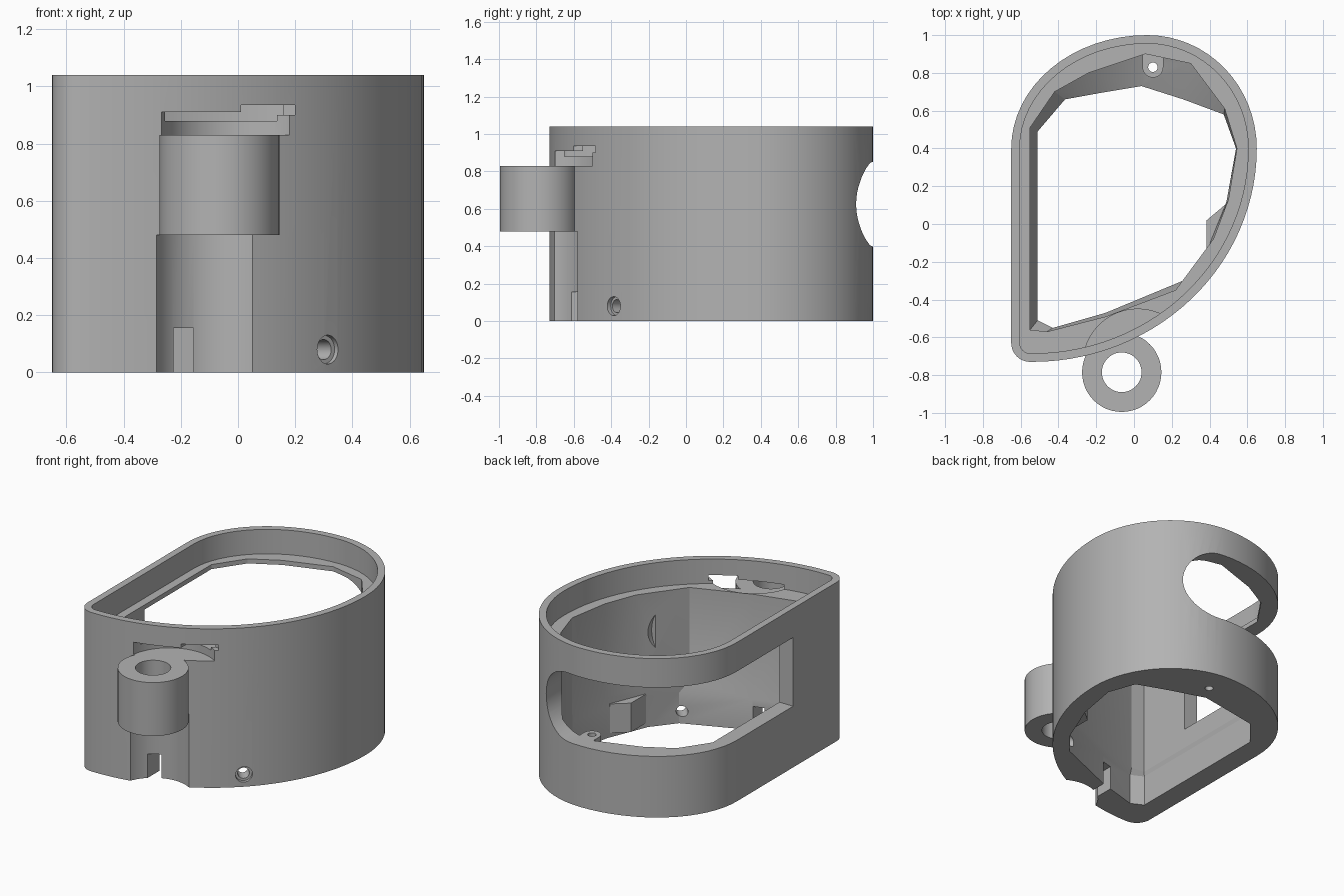
import bpy, bmesh
from math import cos, sin, pi, radians
from mathutils import Vector

old = bpy.data.objects.get("Cube")
if old:
    bpy.data.objects.remove(old, do_unlink=True)

grey = bpy.data.materials.new("plain grey")
grey.use_nodes = True
grey.diffuse_color = (0.45, 0.45, 0.45, 1)
grey.node_tree.nodes["Principled BSDF"].inputs["Base Color"].default_value = grey.diffuse_color

HEIGHT = 1.04
LEDGE = 0.88
HINGE = (-0.065, -0.785)


def loft(name, rings):
    """Closed solid through rings of 3D points."""
    bm = bmesh.new()
    loops = [[bm.verts.new(p) for p in ring] for ring in rings]
    n = len(loops[0])
    for a, b in zip(loops, loops[1:]):
        for i in range(n):
            j = (i + 1) % n
            bm.faces.new((a[i], a[j], b[j], b[i]))
    bm.faces.new(loops[0])
    bm.faces.new(loops[-1])
    bmesh.ops.recalc_face_normals(bm, faces=bm.faces)
    mesh = bpy.data.meshes.new(name)
    bm.to_mesh(mesh)
    bm.free()
    mesh.materials.append(grey)
    ob = bpy.data.objects.new(name, mesh)
    bpy.context.collection.objects.link(ob)
    return ob


def at_height(points, z):
    return [(x, y, z) for x, y in points]


def prism(name, points, lo, hi):
    return loft(name, [at_height(points, lo), at_height(points, hi)])


def arc(centre, rx, ry, start, end, steps):
    return [(centre[0] + rx * cos(radians(start + (end - start) * i / steps)),
             centre[1] + ry * sin(radians(start + (end - start) * i / steps)))
            for i in range(steps + 1)]


def tube(name, centre, r, lo, hi):
    return prism(name, arc(centre, r, r, 0, 360, 48)[:-1], lo, hi)


def box(name, x, y, z):
    return prism(name, [(x[0], y[0]), (x[1], y[0]), (x[1], y[1]), (x[0], y[1])], *z)


def rod(name, start, end, r0, r1):
    """Round bar between two points."""
    start, end = Vector(start), Vector(end)
    turn = (end - start).to_track_quat('Z', 'Y')
    circle = [Vector((cos(i * pi / 16), sin(i * pi / 16), 0)) for i in range(32)]
    return loft(name, [[p + turn @ (c * r) for c in circle]
                       for p, r in ((start, r0), (end, r1))])


def cut(target, cutter):
    cutter.hide_render = True
    mod = target.modifiers.new("cut", 'BOOLEAN')
    mod.operation = 'DIFFERENCE'
    mod.solver = 'EXACT'
    mod.object = cutter
    bpy.context.view_layer.objects.active = target
    bpy.ops.object.modifier_apply(modifier=mod.name)
    bpy.data.objects.remove(cutter, do_unlink=True)


def outline(d):
    """Rounded D footprint, inset by d."""
    pts = arc((0.07, 0.4), 0.58 - d, 0.6 - d, 0, 90, 16)
    pts += arc((0.07, 0.4), 0.72 - d, 0.6 - d, 90, 180, 16)[1:]
    pts += arc((-0.55, -0.63), 0.1 - d, 0.1 - d, 180, 270, 8)
    pts += arc((-0.54, 0.4), 1.19 - d, 1.13 - d, 270, 360, 28)[1:-1]
    return pts


# Housing wall with a recessed lip at the top
housing = prism("housing", outline(0), 0, HEIGHT)
cut(housing, prism("lip_cutter", outline(0.045), LEDGE, 1.2))

# Faceted cavity, narrower near the floor
upper = [(-.55, -.56), (-.46, -.57), (-.15, -.49), (.22, -.35), (.42, -.08),
         (.5, .13), (.545, .4), (.48, .61), (.3, .85), (.06, .9),
         (-.24, .8), (-.42, .7), (-.55, .51)]
lower = [(-.51, -.51), (-.43, -.55), (-.15, -.47), (.26, -.3), (.38, -.15),
         (.49, .12), (.54, .4), (.475, .58), (.26, .66), (.04, .73),
         (-.2, .69), (-.365, .66), (-.51, .49)]
cut(housing, loft("cavity_cutter", [at_height(lower, -0.1), at_height(lower, 0.2),
                                    at_height(upper, 0.27), at_height(upper, 0.95)]))

# Side window wrapping the rear corner, with one rounded end
slot = [(-1, 0.4)] + arc((0.15, 0.625), 0.225, 0.225, -90, 90, 24) + [(-1, 0.85)]
cut(housing, loft("window_cutter", [[(x, y, z) for x, z in slot] for y in (-0.18, 1.2)]))

# Clearance for the hinge: below it and a slot above it
cut(housing, tube("lower_hinge_cutter", HINGE, 0.235, -0.1, 0.48))
cut(housing, tube("upper_hinge_cutter", (0.02, -0.74), 0.29, 0.83, 0.91))
cut(housing, box("slot_step_cutter", (0.01, 0.2), (-0.8, -0.46), (0.9, 0.935)))
cut(housing, box("cable_notch_cutter", (-0.225, -0.155), (-0.9, -0.35), (-0.1, 0.155)))

# Countersunk screw hole at the lower front
cut(housing, rod("screw_hole_cutter", (0.5, -0.6, 0.08), (0.15, -0.2, 0.08), 0.035, 0.035))
cut(housing, rod("countersink_cutter", (0.42, -0.51, 0.08), (0.3, -0.37, 0.08), 0.055, 0.05))

# Hinge sleeve on the front
hinge = tube("hinge_sleeve", HINGE, 0.21, 0.48, 0.83)
cut(hinge, tube("hinge_bore_cutter", HINGE, 0.105, 0.4, 0.9))

# Screw boss inside the rear wall
boss_at = (0.1, 0.83)
boss = prism("screw_boss", [(0.045, 0.91)] + arc(boss_at, 0.055, 0.055, 180, 360, 16)
             + [(0.155, 0.91)], 0.1, 0.4)
for part in (boss, housing):
    cut(part, tube("boss_hole_cutter", boss_at, 0.025, -0.1, 0.5))

# Inner bracket on the right wall
bracket = prism("inner_bracket", [(.385, -.14), (.385, .02), (.48, .1), (.53, .1), (.47, -.1)],
                0.03, 0.22)

for ob in (housing, hinge, boss, bracket):
    bpy.ops.object.select_all(action='DESELECT')
    ob.select_set(True)
    bpy.context.view_layer.objects.active = ob
    bpy.ops.object.shade_smooth_by_angle(angle=radians(20))
